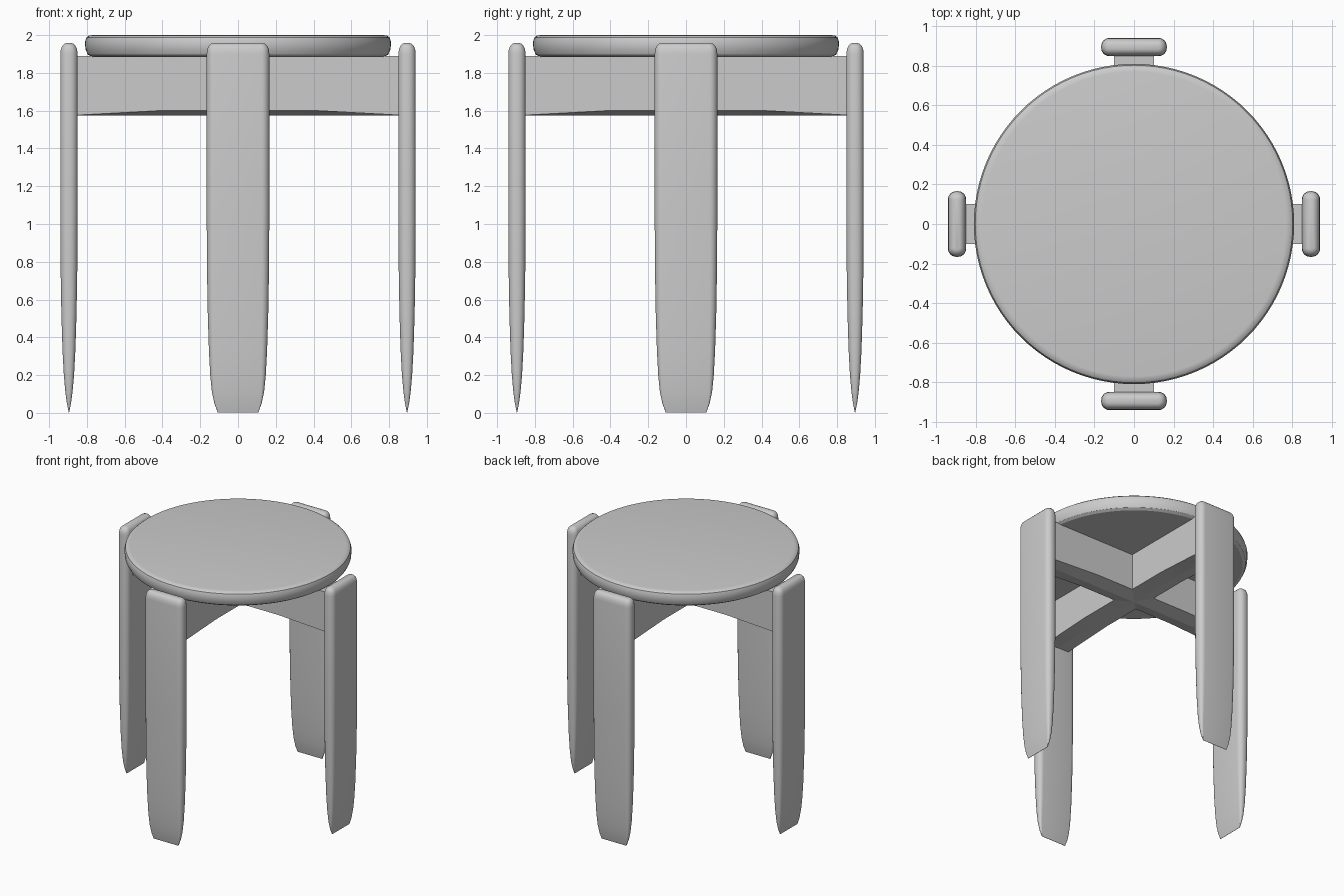
import bpy, bmesh, math

if "Cube" in bpy.data.objects:
    bpy.data.objects.remove(bpy.data.objects["Cube"])


def loft(name, rings, angle=35):
    """Skin a list of equal-length closed rings and cap both ends."""
    bm = bmesh.new()
    vs = [[bm.verts.new(p) for p in ring] for ring in rings]
    n = len(vs[0])
    for a, b in zip(vs, vs[1:]):
        for i in range(n):
            j = (i + 1) % n
            bm.faces.new((a[i], a[j], b[j], b[i]))
    bm.faces.new(vs[0][::-1])
    bm.faces.new(vs[-1])
    bmesh.ops.recalc_face_normals(bm, faces=bm.faces)
    me = bpy.data.meshes.new(name)
    bm.to_mesh(me)
    bm.free()
    ob = bpy.data.objects.new(name, me)
    bpy.context.collection.objects.link(ob)
    bpy.ops.object.select_all(action='DESELECT')
    ob.select_set(True)
    bpy.context.view_layer.objects.active = ob
    bpy.ops.object.shade_smooth_by_angle(angle=math.radians(angle))
    return ob


def circle(r, z, n=96):
    return [(r * math.cos(math.tau * i / n), r * math.sin(math.tau * i / n), z)
            for i in range(n)]


def rounded_rect(hx, hy, z, cx, steps=6):
    """Rounded rectangle whose corners take up most of the thin side."""
    r = hx * 0.9
    pts = []
    for q, (sx, sy) in enumerate([(1, 1), (-1, 1), (-1, -1), (1, -1)]):
        for k in range(steps + 1):
            a = math.pi / 2 * (q + k / steps)
            pts.append((cx + sx * (hx - r) + r * math.cos(a),
                        sy * (hy - r) + r * math.sin(a), z))
    return pts


# Round seat with softened rim
loft("seat", [circle(r, z) for r, z in [
    (0.775, 1.885), (0.795, 1.897), (0.808, 1.925), (0.81, 1.965),
    (0.803, 1.987), (0.79, 1.997), (0.77, 2.0)]], 30)

# Flat legs: half thickness, half width, height; pinched to an edge at the foot
LEG = [(0.001, 0.108, 0.003), (0.011, 0.125, 0.05), (0.019, 0.138, 0.11),
       (0.027, 0.147, 0.2), (0.034, 0.154, 0.33), (0.040, 0.160, 0.52),
       (0.044, 0.164, 0.75), (0.046, 0.166, 1.05), (0.046, 0.166, 1.90),
       (0.043, 0.163, 1.925), (0.035, 0.155, 1.943), (0.024, 0.143, 1.954),
       (0.012, 0.130, 1.958)]
for i, name in enumerate(["right_leg", "back_leg", "left_leg", "front_leg"]):
    leg = loft(name, [rounded_rect(t, w, z, 0.895) for t, w, z in LEG])
    leg.rotation_euler.z = i * math.pi / 2

# Crossed support beams, underside slightly raised along its edges mid-span
for i, name in enumerate(["side_beam", "front_back_beam"]):
    beam = loft(name, [[(x, -0.1, 1.89), (x, -0.1, z), (x, 0, 1.575),
                        (x, 0.1, z), (x, 0.1, 1.89)]
                       for x, z in [(-0.88, 1.575), (-0.42, 1.6),
                                    (0.42, 1.6), (0.88, 1.575)]], 10)
    beam.rotation_euler.z = i * math.pi / 2
